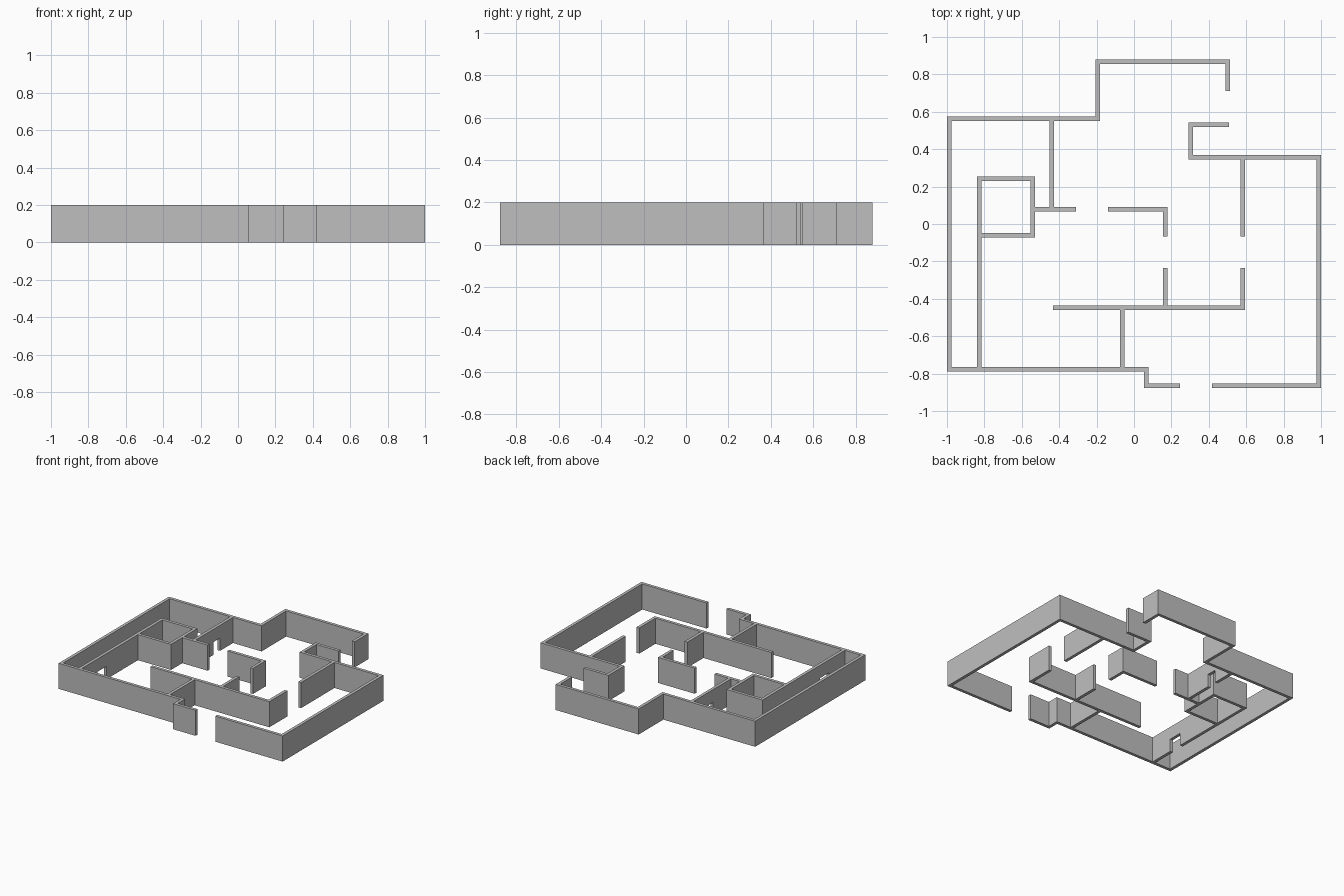
import bpy, bmesh
from mathutils import Vector

cube = bpy.data.objects.get("Cube")
if cube:
    bpy.data.objects.remove(cube, do_unlink=True)

HALF = 0.012      # half the wall thickness
HEIGHT = 0.2
DOOR = 0.1        # height of the low openings

grey = bpy.data.materials.new("wall_grey")
grey.use_nodes = True
colour = (0.52, 0.52, 0.52, 1)
grey.diffuse_color = colour
grey.node_tree.nodes["Principled BSDF"].inputs["Base Color"].default_value = colour


def wall(name, points, closed=False, bottom=0.0):
    """Solid wall with square corners along a right-angled centre line."""
    pts = [Vector(p) for p in points]
    n = len(pts)
    spans = n if closed else n - 1
    normals = []
    for i in range(spans):
        d = (pts[(i + 1) % n] - pts[i]).normalized()
        normals.append(Vector((-d.y, d.x)))
    bm = bmesh.new()
    rings = []
    for i, p in enumerate(pts):
        if closed:
            off = normals[i - 1] + normals[i]
        elif i == 0:
            off = normals[0]
        elif i == n - 1:
            off = normals[-1]
        else:
            off = normals[i - 1] + normals[i]
        a, b = p + off * HALF, p - off * HALF
        rings.append([bm.verts.new((q.x, q.y, z)) for q, z in
                      ((a, bottom), (b, bottom), (b, HEIGHT), (a, HEIGHT))])
    for i in range(spans):
        r, s = rings[i], rings[(i + 1) % n]
        for k in range(4):
            m = (k + 1) % 4
            bm.faces.new((r[k], r[m], s[m], s[k]))
    if not closed:
        bm.faces.new(rings[0])
        bm.faces.new(rings[-1])
    bmesh.ops.recalc_face_normals(bm, faces=bm.faces)
    mesh = bpy.data.meshes.new(name)
    bm.to_mesh(mesh)
    bm.free()
    mesh.materials.append(grey)
    obj = bpy.data.objects.new(name, mesh)
    bpy.context.collection.objects.link(obj)


def wall_with_opening(name, x, start, low, high, end):
    """Straight wall along y with a low doorway under a lintel."""
    wall(name + "_front", [(x, start), (x, low)])
    wall(name + "_lintel", [(x, low), (x, high)], bottom=DOOR)
    wall(name + "_back", [(x, high), (x, end)])


# Outer walls
wall("outer_wall_west", [(0.5, 0.71), (0.5, 0.867), (-0.194, 0.867), (-0.194, 0.562),
                         (-0.988, 0.562), (-0.988, -0.776), (0.065, -0.776),
                         (0.065, -0.865), (0.247, -0.865)])
wall("outer_wall_east", [(0.418, -0.865), (0.988, -0.865), (0.988, 0.357),
                         (0.304, 0.357), (0.304, 0.53), (0.508, 0.53)])

# Small square room and the corridor wall in front of it
wall("small_room", [(-0.827, -0.06), (-0.541, -0.06), (-0.541, 0.241), (-0.827, 0.241)],
     closed=True)
wall_with_opening("corridor_wall", -0.827, -0.764, -0.57, -0.46, -0.072)

# Back left partition
wall_with_opening("back_partition", -0.44, 0.091, 0.31, 0.39, 0.55)

# Middle partitions
wall("middle_stub", [(-0.529, 0.079), (-0.31, 0.079)])
wall("middle_corner", [(-0.139, 0.079), (0.166, 0.079), (0.166, -0.068)])
wall("east_partition", [(0.581, 0.345), (0.581, -0.068)])

# Front partitions
wall("front_partition", [(0.581, -0.236), (0.581, -0.448), (-0.433, -0.448)])
wall("inner_stub", [(0.166, -0.236), (0.166, -0.436)])
wall("front_divider", [(-0.064, -0.46), (-0.064, -0.764)])
